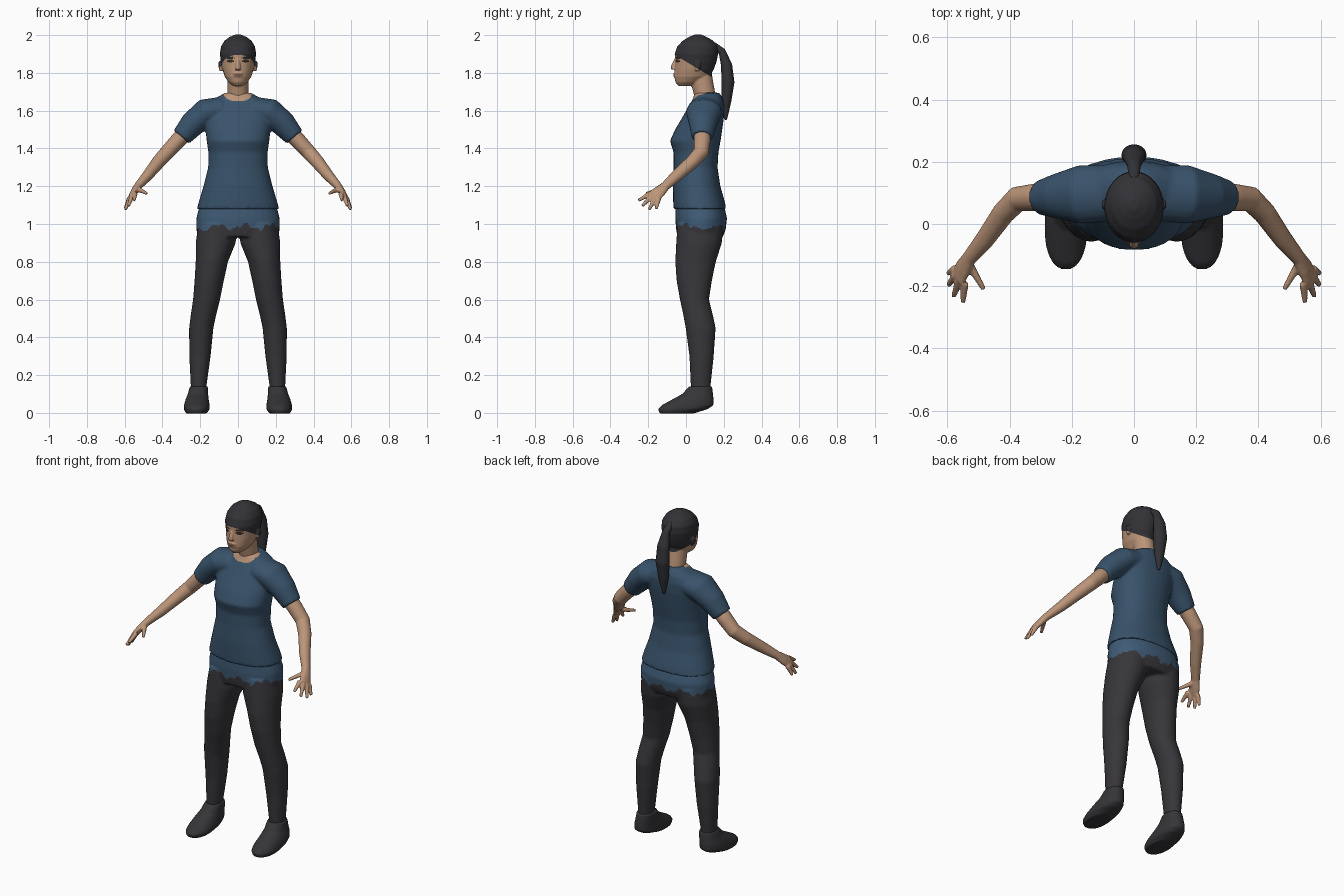
import bpy, bmesh, math
from mathutils import Vector

cube = bpy.data.objects.get("Cube")
if cube:
    bpy.data.objects.remove(cube, do_unlink=True)


def material(name, rgb):
    mat = bpy.data.materials.new(name)
    mat.use_nodes = True
    color = (*rgb, 1)
    mat.diffuse_color = color
    mat.node_tree.nodes["Principled BSDF"].inputs["Base Color"].default_value = color
    return mat


skin = material("skin", (.5, .3, .19))
lips = material("lips", (.2, .1, .065))
eyes = material("eyes_and_brows", (.03, .022, .02))
hair = material("hair", (.032, .031, .036))
shirt_blue = material("shirt_blue", (.04, .085, .145))
under_blue = material("undershirt_blue", (.05, .105, .18))
charcoal = material("trouser_charcoal", (.038, .036, .041))
shoe_dark = material("shoe_charcoal", (.036, .034, .038))


def skin_rings(bm, rings):
    """Join rings of points into a closed tube."""
    rows = [[bm.verts.new(p) for p in ring] for ring in rings]
    n = len(rows[0])
    for low, high in zip(rows, rows[1:]):
        for i in range(n):
            j = (i + 1) % n
            bm.faces.new((low[i], low[j], high[j], high[i]))
    bm.faces.new(rows[0])
    bm.faces.new(rows[-1])


def angles(n=32):
    return [2 * math.pi * i / n for i in range(n)]


def stack(bm, rows, side=1, power=1.0):
    """Level oval sections: z, x from, x to, y front, y back."""
    def bend(v):
        return math.copysign(abs(v) ** power, v)
    rings = []
    for z, xa, xb, ya, yb in rows:
        rings.append([(side * ((xa + xb) / 2 + (xb - xa) / 2 * bend(math.cos(a))),
                       (ya + yb) / 2 + (yb - ya) / 2 * bend(math.sin(a)), z)
                      for a in angles()])
    skin_rings(bm, rings)


def centred(rows):
    return [(z, -w, w, ya, yb) for z, w, ya, yb in rows]


def limb(bm, rows, side=1):
    """Oval sections across a path: x, y, z, thickness, breadth."""
    points = [Vector((side * r[0], r[1], r[2])) for r in rows]
    rings = []
    for i, (p, r) in enumerate(zip(points, rows)):
        along = (points[min(i + 1, len(rows) - 1)] - points[max(i - 1, 0)]).normalized()
        u = along.cross(Vector((0, 1, 0))).normalized()
        v = u.cross(along)
        rings.append([p + u * r[3] * math.cos(a) + v * r[4] * math.sin(a)
                      for a in angles(20)])
    skin_rings(bm, rings)


def finish(bm, name, mats, voxel, rounds=4, rule=None, cut=None):
    """Fuse the pieces into one soft surface and colour it by rule."""
    bmesh.ops.recalc_face_normals(bm, faces=bm.faces)
    mesh = bpy.data.meshes.new(name)
    bm.to_mesh(mesh)
    bm.free()
    obj = bpy.data.objects.new(name, mesh)
    bpy.context.collection.objects.link(obj)
    bpy.context.view_layer.objects.active = obj
    fuse = obj.modifiers.new("Fuse", 'REMESH')
    fuse.mode = 'VOXEL'
    fuse.voxel_size = voxel
    soften = obj.modifiers.new("Soften", 'SMOOTH')
    soften.factor = .5
    soften.iterations = rounds
    for mod in (fuse.name, soften.name):
        bpy.ops.object.modifier_apply(modifier=mod)
    mesh = obj.data
    if cut:
        bm = bmesh.new()
        bm.from_mesh(mesh)
        bmesh.ops.bisect_plane(bm, geom=bm.verts[:] + bm.edges[:] + bm.faces[:],
                               plane_co=cut[0], plane_no=cut[1])
        bm.to_mesh(mesh)
        bm.free()
    mesh.materials.clear()
    for mat in mats:
        mesh.materials.append(mat)
    for poly in mesh.polygons:
        poly.use_smooth = True
        poly.material_index = rule(poly.center) if rule else 0
    return obj


# Head with neck, nose, lips and ears
bm = bmesh.new()
stack(bm, centred([
    (1.73, .025, -.04, .03), (1.75, .05, -.056, .08), (1.78, .07, -.062, .125),
    (1.82, .083, -.06, .148), (1.86, .09, -.058, .162), (1.9, .096, -.06, .17),
    (1.94, .09, -.047, .168), (1.97, .072, -.018, .145), (1.99, .045, .015, .11),
    (2.003, .015, .045, .08)]))
limb(bm, [(0, .115, 1.6, .065, .06), (0, .1, 1.68, .056, .056), (0, .075, 1.8, .055, .06)])
limb(bm, [(0, -.05, 1.87, .009, .012), (0, -.066, 1.835, .013, .014), (0, -.066, 1.818, .016, .013)])
limb(bm, [(0, -.056, 1.8, .024, .011), (0, -.056, 1.78, .024, .011)])
for side in (1, -1):
    limb(bm, [(.088, .06, 1.81, .009, .01), (.093, .062, 1.835, .011, .018),
              (.095, .066, 1.86, .009, .014)], side)


def face_colour(c):
    def oval(x, z, w, h):
        return ((abs(c.x) - x) / w) ** 2 + ((c.z - z) / h) ** 2 < 1
    if c.z > 1.86 - .6 * c.y:
        return 1
    if c.y < .02:
        if oval(.04, 1.862, .02, .007) or oval(.043, 1.88, .027, .005):
            return 2
        if oval(0, 1.79, .026, .007) or oval(0, 1.814, .013, .004):
            return 3
    return 0


finish(bm, "head", [skin, hair, eyes, lips], .004, 3, face_colour,
       ((0, 0, 1.86), (0, .6, 1)))

# Ponytail
bm = bmesh.new()
limb(bm, [(0, .14, 1.95, .018, .018), (0, .19, 1.915, .022, .02), (0, .215, 1.84, .036, .03),
          (0, .222, 1.75, .041, .035), (0, .214, 1.65, .031, .026), (0, .21, 1.55, .008, .008)])
finish(bm, "ponytail", [hair], .006, 2)

# Shirt with short sleeves
bm = bmesh.new()
stack(bm, centred([
    (1.08, .218, -.066, .214), (1.12, .207, -.068, .205), (1.2, .183, -.07, .182),
    (1.3, .158, -.066, .167), (1.38, .157, -.066, .172), (1.44, .166, -.085, .183),
    (1.5, .172, -.058, .192), (1.56, .178, -.022, .2), (1.62, .175, .012, .203),
    (1.66, .13, .035, .196), (1.695, .068, .047, .178)]), power=.9)
for side in (1, -1):
    limb(bm, [(.08, .1, 1.61, .065, .09), (.17, .095, 1.59, .075, .095),
              (.24, .09, 1.53, .068, .075), (.3, .085, 1.46, .054, .056)], side)


def neckline(c):
    return int((c.x / .078) ** 2 + ((c.z - 1.7) / .052) ** 2 < 1 and c.y < .11)


finish(bm, "shirt", [shirt_blue, skin], .008, 5, neckline)

# Arms with hands and spread fingers
for side, label in ((1, "left"), (-1, "right")):
    bm = bmesh.new()
    limb(bm, [(.25, .086, 1.51, .044, .044), (.32, .086, 1.44, .042, .044),
              (.375, .08, 1.38, .039, .041), (.42, .035, 1.33, .036, .037),
              (.48, -.05, 1.255, .029, .032), (.53, -.11, 1.2, .021, .025),
              (.55, -.142, 1.17, .019, .034), (.566, -.172, 1.145, .014, .038)], side)
    fingers = [((.545, -.19, 1.16), (.55, -.252, 1.125)),
               ((.562, -.182, 1.148), (.58, -.232, 1.095)),
               ((.573, -.165, 1.138), (.596, -.195, 1.076)),
               ((.575, -.145, 1.135), (.598, -.158, 1.08)),
               ((.53, -.13, 1.185), (.483, -.21, 1.162))]
    for root, tip in fingers:
        limb(bm, [(*root, .014, .014), (*tip, .008, .008)], side)
    finish(bm, label + "_arm", [skin], .005, 2)

# Trousers, with the undershirt showing below the hem
bm = bmesh.new()
stack(bm, centred([(.93, .212, -.045, .195), (.97, .221, -.052, .21), (1.03, .221, -.057, .217),
                   (1.08, .208, -.057, .206), (1.14, .18, -.045, .17)]), power=.9)
for side in (1, -1):
    stack(bm, [(.1, .167, .247, .03, .13), (.14, .167, .25, .025, .13), (.3, .145, .258, .018, .147),
               (.45, .13, .259, -.002, .157), (.52, .115, .25, -.015, .142),
               (.6, .095, .238, -.032, .122), (.7, .075, .23, -.05, .137),
               (.8, .053, .224, -.057, .158), (.9, .012, .224, -.052, .19),
               (1, .005, .21, -.045, .2)], side)


def waistband(c):
    ragged = .014 * math.sin(c.x * 45) + .008 * math.sin(c.x * 110 + c.y * 60)
    return int(c.z > .985 + ragged)


finish(bm, "trousers", [charcoal, under_blue], .008, 4, waistband)

# Shoes
for side, label in ((1, "left"), (-1, "right")):
    bm = bmesh.new()
    stack(bm, [(-.003, .165, .275, -.14, .04), (.02, .15, .288, -.148, .115), (.04, .15, .286, -.13, .145),
               (.07, .155, .278, -.075, .146), (.1, .158, .266, -.02, .143),
               (.14, .16, .255, .016, .138)], side, .9)
    finish(bm, label + "_shoe", [shoe_dark], .006, 3)
